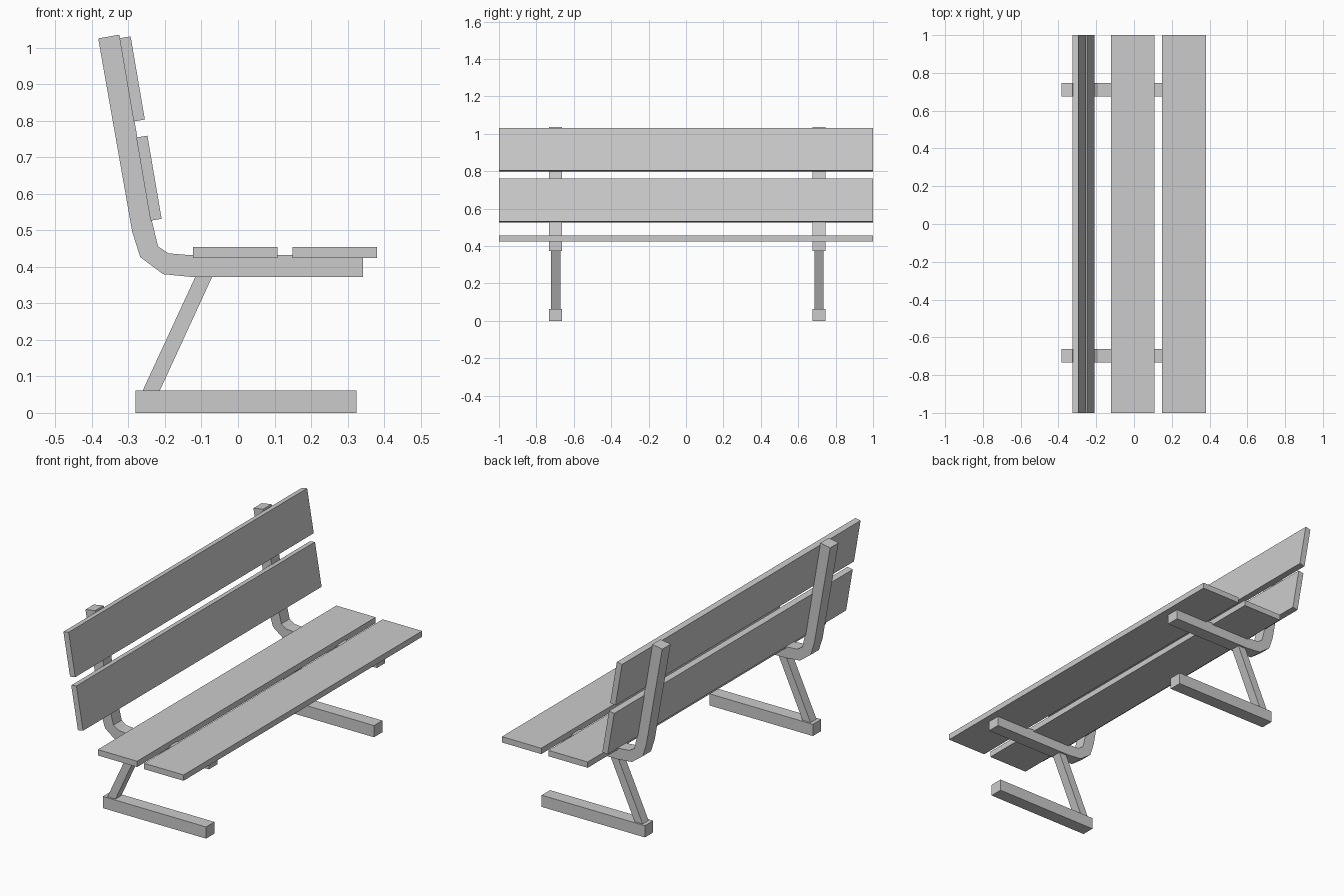
import bpy, bmesh, math

if "Cube" in bpy.data.objects:
    bpy.data.objects.remove(bpy.data.objects["Cube"])

FRAME_Y = (-0.697, 0.711)


def extrude_profile(name, pts, y, width):
    """Solid prism from an (x, z) outline, centred on y."""
    bm = bmesh.new()
    face = bm.faces.new([bm.verts.new((x, y - width / 2, z)) for x, z in pts])
    ext = bmesh.ops.extrude_face_region(bm, geom=[face])
    moved = [v for v in ext["geom"] if isinstance(v, bmesh.types.BMVert)]
    bmesh.ops.translate(bm, verts=moved, vec=(0, width, 0))
    bmesh.ops.recalc_face_normals(bm, faces=bm.faces)
    me = bpy.data.meshes.new(name)
    bm.to_mesh(me)
    bm.free()
    ob = bpy.data.objects.new(name, me)
    bpy.context.collection.objects.link(ob)
    return ob


def box(name, x, z, sx, sz, y, sy, tilt=0):
    c, s = math.cos(tilt), math.sin(tilt)
    corners = [(-sx / 2, -sz / 2), (sx / 2, -sz / 2), (sx / 2, sz / 2), (-sx / 2, sz / 2)]
    return extrude_profile(name, [(x + a * c - b * s, z + a * s + b * c) for a, b in corners], y, sy)


# Bent tube carrying seat and backrest
bent = [(-0.383, 1.026), (-0.325, 1.036), (-0.235, 0.522), (-0.219, 0.456),
        (-0.190, 0.437), (-0.130, 0.432), (0.342, 0.432), (0.342, 0.372),
        (-0.123, 0.372), (-0.205, 0.380), (-0.268, 0.427), (-0.290, 0.497)]
# Slanted leg, ends sunk slightly into tube and base
leg = [(-0.264, 0.055), (-0.217, 0.055), (-0.067, 0.381), (-0.113, 0.381)]

for side, y in zip(("left", "right"), FRAME_Y):
    extrude_profile(f"bent_support_{side}", bent, y, 0.07)
    extrude_profile(f"slanted_leg_{side}", leg, y, 0.05)
    box(f"foot_{side}", 0.022, 0.031, 0.606, 0.062, y, 0.07)

# Seat planks
for i, x in enumerate((-0.0075, 0.265)):
    box(f"seat_plank_{i + 1}", x, 0.4395, 0.231, 0.031, 0, 2)

# Backrest planks
for i, (x, z) in enumerate(((-0.244, 0.643), (-0.290, 0.915))):
    box(f"back_plank_{i + 1}", x, z, 0.031, 0.231, 0, 2, math.radians(9.7))
